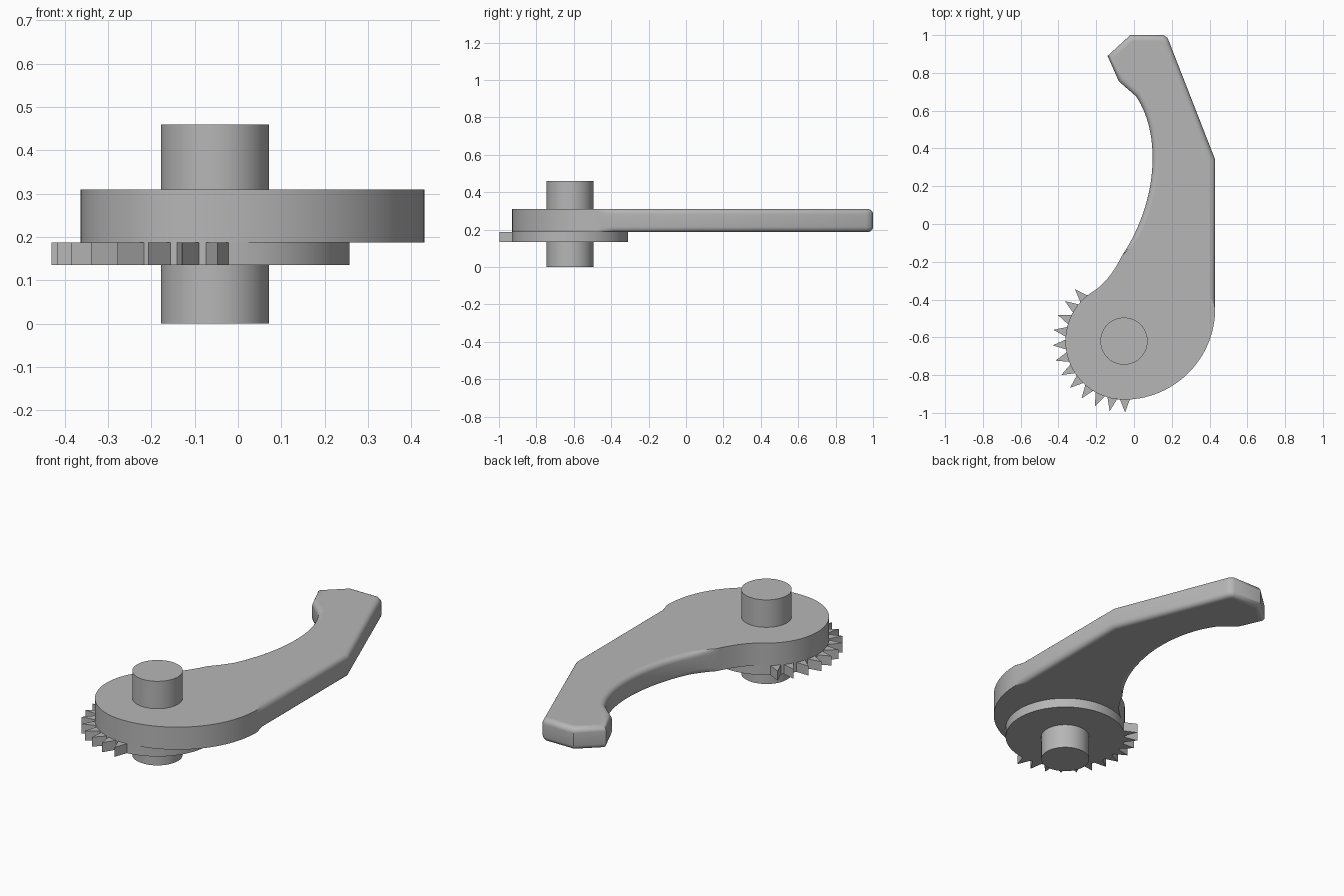
import bpy, bmesh, math
from mathutils import Vector
from mathutils.geometry import interpolate_bezier

cube = bpy.data.objects.get("Cube")
if cube:
    bpy.data.objects.remove(cube, do_unlink=True)

grey = bpy.data.materials.new("plain grey")
grey.use_nodes = True
grey.diffuse_color = (0.47, 0.47, 0.47, 1)
grey.node_tree.nodes["Principled BSDF"].inputs["Base Color"].default_value = grey.diffuse_color

HUB = Vector((-0.053, -0.62))
HUB_RADIUS = 0.31
ROUND = 0.028


def polar(centre, radius, degrees):
    a = math.radians(degrees)
    return centre + Vector((math.cos(a), math.sin(a))) * radius


def arc(centre, radius, start, end, steps):
    return [polar(centre, radius, start + (end - start) * i / steps) for i in range(steps + 1)]


def curve(a, b, c, d, steps):
    return [p.xy for p in interpolate_bezier(*[Vector(v) for v in (a, b, c, d)], steps)]


def loft(name, rings):
    """Skin a stack of (outline, height) rings and cap both ends."""
    bm = bmesh.new()
    rows = [[bm.verts.new((p.x, p.y, z)) for p in ring] for ring, z in rings]
    n = len(rows[0])
    for low, high in zip(rows, rows[1:]):
        for i in range(n):
            j = (i + 1) % n
            bm.faces.new((low[i], low[j], high[j], high[i]))
    caps = [bm.faces.new(rows[0][::-1]), bm.faces.new(rows[-1])]
    for cap in caps:
        for edge in cap.edges:
            edge.smooth = False
    mesh = bpy.data.meshes.new(name)
    bm.to_mesh(mesh)
    bm.free()
    obj = bpy.data.objects.new(name, mesh)
    bpy.context.collection.objects.link(obj)
    mesh.materials.append(grey)
    bpy.ops.object.select_all(action="DESELECT")
    obj.select_set(True)
    bpy.context.view_layer.objects.active = obj
    bpy.ops.object.shade_smooth_by_angle(angle=math.radians(40))
    return obj


# Lever outline, counter-clockwise, as (point, edge rounding)
hub_arc = arc(HUB, HUB_RADIUS, 121.4, 270, 36)
belly = arc(Vector((-0.053, -0.447)), 0.483, 270, 360, 28)
back_and_tip = [(0.43, -0.39), (0.43, 0.34), (0.187, 0.962), (0.178, 0.985),
                (0.155, 1.0), (-0.02, 1.0), (-0.14, 0.89), (-0.08, 0.755)]
inner = curve((0.01, 0.677), (0.145, 0.48), (0.13, 0.12), (-0.065, -0.17), 30)
fillet = curve((-0.065, -0.17), (-0.1, -0.24), (-0.147, -0.313), hub_arc[0], 12)

outline = [(p, 0) for p in hub_arc + belly[1:]]
outline += [(Vector(p), ROUND) for p in back_and_tip]
outline += [(p, ROUND * min(1, (len(inner) - 1 - i) / 4)) for i, p in enumerate(inner)]
outline += [(p, 0) for p in fillet[1:-1]]
points = [p for p, _ in outline]


def inward(i):
    before, here, after = points[i - 1], points[i], points[(i + 1) % len(points)]
    d1, d2 = (here - before).normalized(), (after - here).normalized()
    n1, n2 = Vector((-d1.y, d1.x)), Vector((-d2.y, d2.x))
    return (n1 + n2) / (1 + n1.dot(n2))


# Lever with rounded rims on the arm
BOTTOM, TOP, STEPS = 0.187, 0.31, 5
directions = [inward(i) for i in range(len(points))]
rings = []
for side in (-1, 1):
    for k in range(STEPS + 1):
        a = math.pi / 2 * (k if side > 0 else STEPS - k) / STEPS
        ring = [p + d * r * (1 - math.cos(a)) for (p, r), d in zip(outline, directions)]
        drop = ROUND * (1 - math.sin(a))
        rings.append((ring, TOP - drop if side > 0 else BOTTOM + drop))
loft("lever_arm", rings)

# Ratchet disc with twelve pointed teeth on one side
gear = []
for i in range(12):
    angle = 133.4 + 12.5 * i
    gear += [polar(HUB, HUB_RADIUS, angle - 4.8), polar(HUB, 0.378, angle),
             polar(HUB, HUB_RADIUS, angle + 4.8)]
gear += arc(HUB, HUB_RADIUS, 280, 484, 50)
loft("ratchet_disc", [(gear, 0.135), (gear, 0.187)])

# Pivot shaft through the hub
shaft = arc(HUB, 0.125, 0, 354.375, 63)
loft("pivot_shaft", [(shaft, 0), (shaft, 0.46)])
